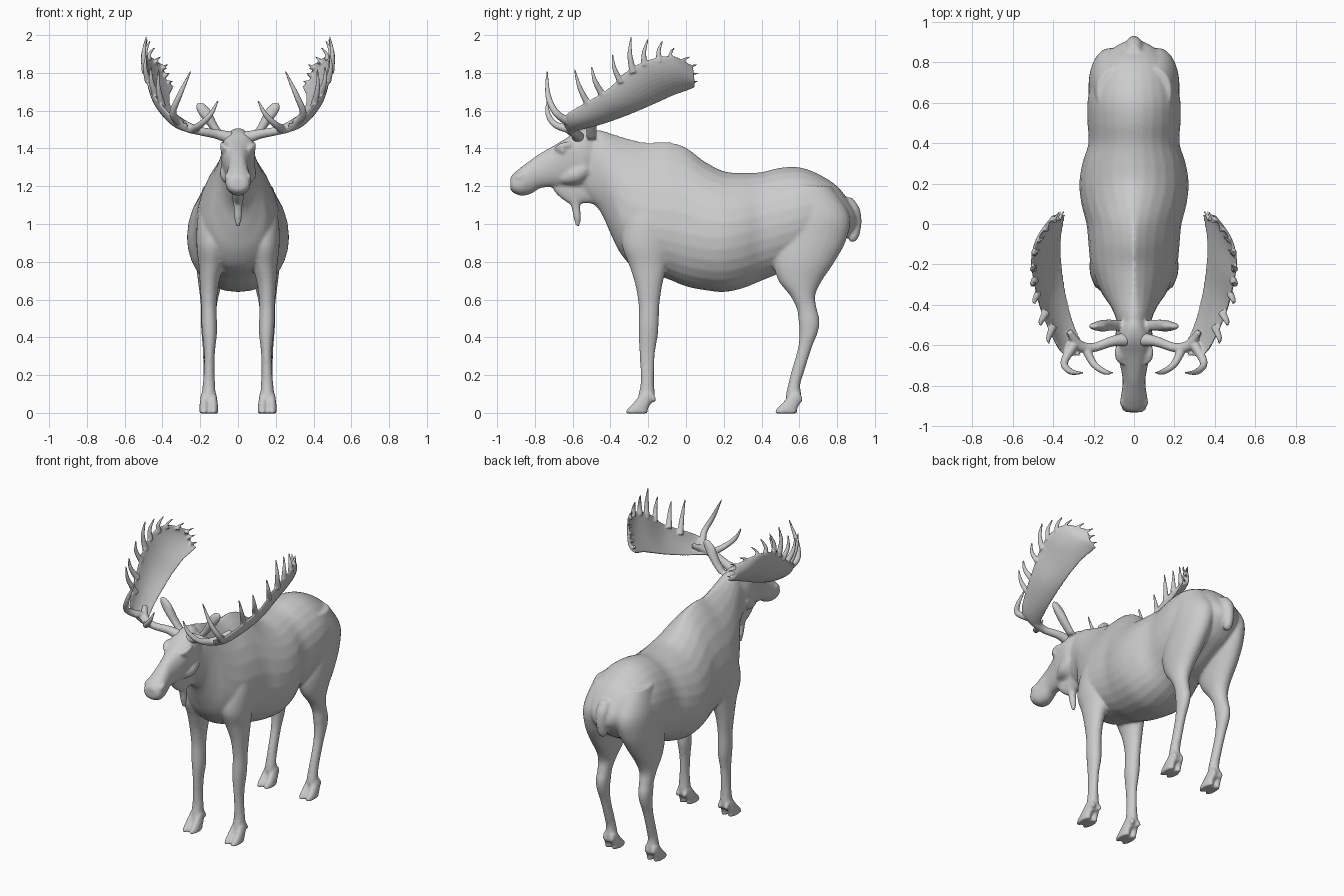
import bpy, bmesh, math
from mathutils import Vector

SIDES = 28


def smooth_rows(rows, n=5):
    """Catmull-Rom interpolation through rows of numbers."""
    out = []
    for i in range(len(rows) - 1):
        a, b, c, d = (rows[max(0, min(len(rows) - 1, i + k))] for k in (-1, 0, 1, 2))
        for j in range(n):
            t = j / n
            out.append([0.5 * (2*q + (r - p)*t + (2*p - 5*q + 4*r - s)*t*t + (3*q - p - 3*r + s)*t**3)
                        for p, q, r, s in zip(a, b, c, d)])
    return out + [list(rows[-1])]


def skin(bm, rings):
    """Closed skin over a list of rings."""
    vs = [[bm.verts.new(p) for p in r] for r in rings]
    faces = [bm.faces.new((a[k], a[k-1], b[k-1], b[k])) for a, b in zip(vs, vs[1:]) for k in range(len(a))]
    faces += [bm.faces.new(vs[0]), bm.faces.new(vs[-1][::-1])]
    bmesh.ops.recalc_face_normals(bm, faces=faces)


def loft(bm, rows, fn, side=1):
    rings = []
    for r in smooth_rows(rows):
        pts = [Vector(fn(r, 2*math.pi*k/SIDES)) for k in range(SIDES)]
        rings.append([(p.x*side, p.y, p.z) for p in pts])
    skin(bm, rings)


def trunk(r, a):
    """Section across y: y, top, bottom, half width, widest z, upper taper."""
    y, top, bot, w, mid, taper = r
    c, s = math.cos(a), math.sin(a)
    e = 1 + taper if s > 0 else 0.9
    return (math.copysign(w*abs(c)**e, c), y, mid + s*((top - mid) if s > 0 else (mid - bot)))


def limb(r, a):
    """Section across z: z, y, half depth, x, half width."""
    return (r[3] + r[4]*math.cos(a), r[1] + r[2]*math.sin(a), r[0])


def blade(r, a):
    """Section between lower and upper edge points of the antler palm."""
    lo, hi = Vector(r[:3]), Vector(r[3:])
    u = (1 - math.cos(a))/2
    out = Vector((.85, .12, -.5))
    return lo.lerp(hi, u) + out*(0.11*u*(1 - u) + 0.011*math.copysign(abs(math.sin(a))**.6, math.sin(a)))


def rod(bm, rows, side=1, n=12):
    """Tapered tube: x, y, z, radius."""
    pts = smooth_rows(rows)
    rings = []
    for i, r in enumerate(pts):
        t = Vector(pts[min(i+1, len(pts)-1)][:3]) - Vector(pts[max(i-1, 0)][:3])
        u = t.cross(Vector((.31, .9, .2))).normalized()
        v = t.cross(u).normalized()
        ring = [Vector(r[:3]) + r[3]*(u*math.cos(6.28319*k/n) + v*math.sin(6.28319*k/n)) for k in range(n)]
        rings.append([(p.x*side, p.y, p.z) for p in ring])
    skin(bm, rings)


def finish(bm, name, voxel, iters, mirror=False):
    me = bpy.data.meshes.new(name)
    bm.to_mesh(me)
    bm.free()
    ob = bpy.data.objects.new(name, me)
    bpy.context.collection.objects.link(ob)
    m = ob.modifiers.new("union", 'REMESH')
    m.mode, m.voxel_size, m.use_smooth_shade = 'VOXEL', voxel, True
    m = ob.modifiers.new("soften", 'SMOOTH')
    m.factor, m.iterations = 0.5, iters
    if mirror:
        ob.modifiers.new("mirror", 'MIRROR')
    for p in me.polygons:
        p.use_smooth = True
    return ob


body = bmesh.new()
# torso and neck
loft(body, [
    (-.60, 1.44, 1.22, .05, 1.33, 0), (-.52, 1.49, 1.14, .075, 1.33, 0), (-.45, 1.495, 1.06, .095, 1.28, .1),
    (-.40, 1.48, .95, .12, 1.18, .2), (-.35, 1.465, .85, .155, 1.06, .4), (-.28, 1.445, .77, .19, 1.0, .6),
    (-.2, 1.43, .74, .215, .98, .7), (-.1, 1.435, .71, .225, .97, .7), (0, 1.405, .67, .235, .95, .6),
    (.1, 1.33, .65, .26, .93, .35), (.2, 1.28, .64, .27, .93, .15), (.3, 1.27, .66, .255, .95, .1),
    (.4, 1.275, .70, .225, .98, .1), (.5, 1.298, .74, .23, 1.0, .1), (.6, 1.30, .77, .23, 1.03, .1),
    (.7, 1.265, .82, .21, 1.05, .1), (.8, 1.20, .88, .165, 1.05, 0), (.87, 1.11, .95, .10, 1.04, 0),
    (.90, 1.06, .98, .05, 1.02, 0)], trunk)
# head
loft(body, [
    (-.93, 1.245, 1.185, .035, 1.21, -.2), (-.915, 1.265, 1.165, .058, 1.21, -.2), (-.87, 1.303, 1.15, .067, 1.22, -.2),
    (-.82, 1.34, 1.16, .06, 1.25, -.2), (-.77, 1.375, 1.19, .056, 1.28, -.2), (-.70, 1.415, 1.195, .068, 1.32, -.2),
    (-.64, 1.45, 1.19, .083, 1.37, -.2), (-.59, 1.485, 1.185, .09, 1.38, -.2), (-.54, 1.505, 1.19, .09, 1.36, -.1),
    (-.49, 1.505, 1.22, .072, 1.36, 0), (-.44, 1.47, 1.27, .04, 1.36, 0)], trunk)
# throat skin and hanging bell
loft(body, [(-.70, 1.25, 1.175, .02, 1.2, 0), (-.66, 1.25, 1.135, .03, 1.2, 0), (-.6, 1.25, 1.10, .033, 1.2, 0),
            (-.53, 1.25, 1.11, .04, 1.2, 0), (-.47, 1.25, 1.09, .05, 1.2, 0), (-.42, 1.2, 1.0, .06, 1.1, 0)], trunk)
rod(body, [(0, -.59, 1.17, .035), (0, -.583, 1.09, .024), (0, -.575, 1.03, .02), (0, -.573, .985, .009)])
# tail
loft(body, [(.905, .88, .012, 0, .015), (.93, .887, .027, 0, .028), (1.0, .897, .032, 0, .032),
            (1.08, .885, .035, 0, .04), (1.14, .85, .03, 0, .03)], limb)

for s in (1, -1):
    # front leg with shoulder
    loft(body, [
        (.05, -.218, .04, .155, .038), (.10, -.208, .043, .155, .036), (.15, -.205, .036, .154, .033),
        (.22, -.205, .036, .153, .028), (.32, -.205, .041, .151, .029), (.41, -.2, .051, .15, .038),
        (.47, -.198, .053, .152, .041), (.57, -.196, .055, .154, .041), (.68, -.197, .072, .152, .05),
        (.78, -.20, .10, .142, .066), (.9, -.21, .13, .135, .085), (1.05, -.19, .12, .12, .09),
        (1.2, -.14, .08, .09, .06)], limb, s)
    # hind leg with thigh
    loft(body, [
        (.05, .572, .04, .155, .038), (.10, .57, .04, .155, .035), (.15, .573, .032, .155, .031),
        (.22, .592, .034, .156, .028), (.34, .628, .036, .158, .029), (.43, .65, .049, .158, .036),
        (.49, .651, .056, .157, .04), (.55, .64, .053, .155, .041), (.62, .618, .066, .152, .05),
        (.70, .605, .115, .146, .066), (.8, .625, .162, .14, .083), (.92, .665, .185, .128, .097),
        (1.05, .685, .18, .115, .105), (1.2, .65, .12, .095, .09)], limb, s)
    # cloven hooves and dewclaws
    for off, claw in ((0, -.172), (.79, .603)):
        for dx in (.13, .18):
            loft(body, [(-.003, -.262 + off, .06, dx, .025), (.02, -.256 + off, .056, dx, .025),
                        (.05, -.235 + off, .047, dx, .023), (.1, -.208 + off, .032, dx, .016)], limb, s)
            rod(body, [(dx, claw - .02, .105, .012), (dx, claw, .075, .014), (dx, claw + .006, .055, .006)], s)
    # ear
    loft(body, [(1.45, -.5, .028, .075, .024), (1.51, -.5, .03, .125, .027), (1.56, -.503, .029, .158, .034),
                (1.60, -.505, .022, .18, .039), (1.63, -.505, .014, .197, .028), (1.642, -.505, .007, .2, .014)], limb, s)
    # brow ridge, eye, nostril rim and jaw muscle
    rod(body, [(.06, -.69, 1.395, .012), (.078, -.655, 1.415, .017), (.08, -.61, 1.42, .015)], s)
    rod(body, [(.078, -.668, 1.385, .008), (.082, -.655, 1.388, .013), (.08, -.642, 1.39, .008)], s)
    rod(body, [(.045, -.90, 1.245, .012), (.056, -.885, 1.25, .017), (.05, -.86, 1.265, .012)], s)
    rod(body, [(.03, -.66, 1.24, .03), (.045, -.59, 1.26, .05), (.04, -.53, 1.3, .05)], s)
finish(body, "moose_body", 0.009, 5)

antler = bmesh.new()
# beam
rod(antler, [(.04, -.57, 1.455, .036), (.11, -.58, 1.475, .026), (.2, -.61, 1.492, .023),
             (.27, -.6, 1.515, .027), (.32, -.53, 1.56, .015)])
# palm
loft(antler, [
    (.23, -.61, 1.49, .26, -.65, 1.53), (.27, -.56, 1.50, .35, -.64, 1.575), (.315, -.44, 1.53, .41, -.54, 1.64),
    (.345, -.30, 1.58, .46, -.42, 1.71), (.36, -.17, 1.635, .49, -.30, 1.82), (.36, -.07, 1.68, .505, -.18, 1.875),
    (.35, 0, 1.705, .475, -.07, 1.89), (.342, .045, 1.725, .39, .035, 1.84)], blade)
# front tines
rod(antler, [(.24, -.61, 1.5, .024), (.2, -.69, 1.525, .018), (.145, -.73, 1.58, .014), (.105, -.735, 1.655, .004)])
rod(antler, [(.30, -.6, 1.53, .026), (.345, -.685, 1.585, .019), (.31, -.73, 1.68, .015), (.25, -.735, 1.81, .004)])
# tines along the upper edge: base, tip, radius
for base, tip, rad in [
        ((.40, -.51, 1.62), (.42, -.59, 1.82), .02), ((.435, -.44, 1.68), (.46, -.50, 1.835), .02),
        ((.475, -.345, 1.75), (.485, -.39, 1.90), .018), ((.49, -.28, 1.80), (.485, -.29, 1.995), .02),
        ((.495, -.22, 1.84), (.48, -.2, 1.98), .018), ((.49, -.14, 1.86), (.465, -.125, 1.97), .018),
        ((.47, -.08, 1.87), (.44, -.06, 1.935), .014), ((.43, -.03, 1.85), (.41, .02, 1.885), .014),
        ((.39, .01, 1.82), (.37, .06, 1.845), .013), ((.375, .02, 1.785), (.36, .065, 1.80), .013),
        ((.36, .025, 1.75), (.345, .065, 1.755), .013)]:
    b, t = Vector(base), Vector(tip)
    m = b.lerp(t, .5) + Vector((.012, -.012, 0))
    rod(antler, [(*b, rad), (*m, rad*.65), (*t, .004)])
finish(antler, "antlers", 0.0055, 2, True)
